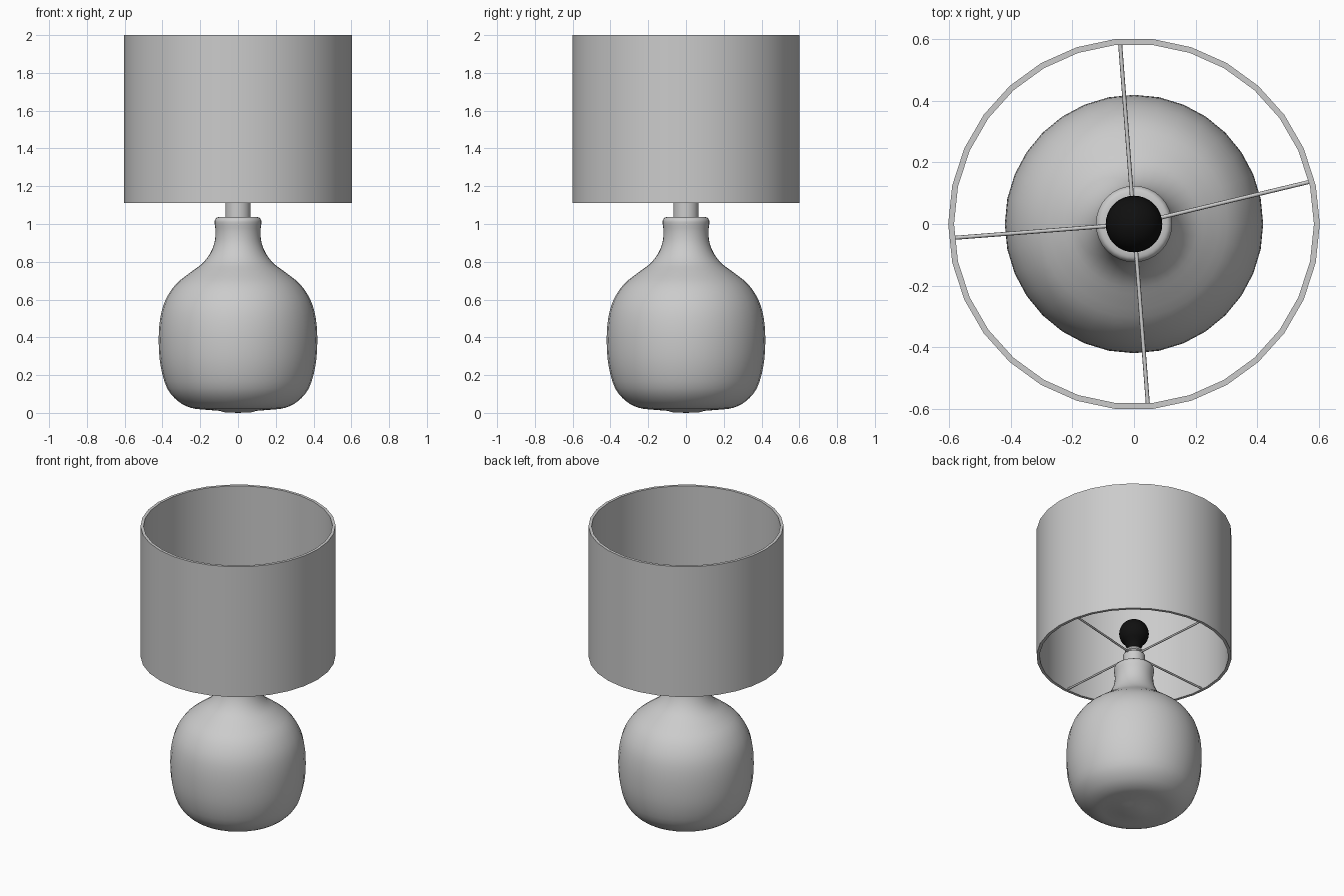
import bpy, bmesh
from math import sin, cos, pi, radians
from mathutils import Vector

if "Cube" in bpy.data.objects:
    bpy.data.objects.remove(bpy.data.objects["Cube"])


def lathe(name, profile, sides, closed=False, angle=40):
    """Spin (radius, z) points around the z axis; radius 0 makes a pole."""
    bm = bmesh.new()
    rings = []
    for r, z in profile:
        if r < 1e-5:
            rings.append([bm.verts.new((0, 0, z))] * sides)
        else:
            rings.append([bm.verts.new((r * cos(2 * pi * i / sides), r * sin(2 * pi * i / sides), z))
                          for i in range(sides)])
    pairs = list(zip(rings, rings[1:]))
    if closed:
        pairs.append((rings[-1], rings[0]))
    for a, b in pairs:
        for i in range(sides):
            j = (i + 1) % sides
            bm.faces.new(list(dict.fromkeys((a[i], a[j], b[j], b[i]))))
    bmesh.ops.recalc_face_normals(bm, faces=bm.faces)
    return finish(name, bm, angle)


def finish(name, bm, angle):
    mesh = bpy.data.meshes.new(name)
    bm.to_mesh(mesh)
    bm.free()
    obj = bpy.data.objects.new(name, mesh)
    bpy.context.collection.objects.link(obj)
    bpy.ops.object.select_all(action='DESELECT')
    obj.select_set(True)
    bpy.context.view_layer.objects.active = obj
    bpy.ops.object.shade_smooth_by_angle(angle=radians(angle))
    return obj


def smooth_curve(pts, steps=3):
    """Catmull-Rom curve through the points."""
    p = [Vector(q) for q in pts]
    p = [p[0]] + p + [p[-1]]
    out = []
    for a, b, c, d in zip(p, p[1:], p[2:], p[3:]):
        for k in range(steps):
            t = k / steps
            out.append(0.5 * (2 * b + (c - a) * t + (2 * a - 5 * b + 4 * c - d) * t * t
                              + (3 * b - a - 3 * c + d) * t ** 3))
    return [tuple(v) for v in out] + [tuple(pts[-1])]


# Ceramic body: shallow foot, round belly, narrow neck and rolled lip
belly = smooth_curve([(0.19, 0.018), (0.25, 0.027), (0.315, 0.06), (0.375, 0.13), (0.41, 0.25),
                      (0.42, 0.38), (0.412, 0.50), (0.385, 0.595), (0.33, 0.68), (0.25, 0.745),
                      (0.19, 0.79), (0.15, 0.84), (0.125, 0.90), (0.119, 0.96), (0.124, 1.005),
                      (0.122, 1.022), (0.112, 1.034), (0.095, 1.038)])
lathe("ceramic_body", [(0, 0), (0.07, 0.003), (0.10, 0.011)] + belly + [(0, 1.038)], 32, angle=50)

# Stem and bulb socket
lathe("stem", [(0, 1.02), (0.067, 1.02), (0.067, 1.118), (0.062, 1.123), (0, 1.123)], 32)
lathe("bulb_socket", [(0, 1.11), (0.05, 1.11), (0.05, 1.135), (0.055, 1.14), (0.055, 1.15),
                      (0.048, 1.158), (0, 1.158)], 32)

# Bulb
bulb_profile = [(0, 1.15), (0.042, 1.15), (0.045, 1.175), (0.06, 1.205)]
bulb_profile += [(0.092 * cos(radians(a)), 1.273 + 0.092 * sin(radians(a))) for a in range(-36, 90, 12)]
bulb_profile.append((0, 1.365))
bulb = lathe("bulb", bulb_profile, 32)
black = bpy.data.materials.new("black_glass")
black.diffuse_color = (0.005, 0.005, 0.005, 1)
black.use_nodes = True
black.node_tree.nodes["Principled BSDF"].inputs["Base Color"].default_value = black.diffuse_color
bulb.data.materials.append(black)

# Drum shade, open at both ends
lathe("lamp_shade", [(0.604, 1.11), (0.604, 2.0), (0.585, 2.0), (0.585, 1.11)], 30, closed=True)

# Wire spokes from the stem to the shade
for n, deg in enumerate((13.5, 94.4, 184.4, 274.4)):
    d = Vector((cos(radians(deg)), sin(radians(deg)), 0))
    side = Vector((-d.y, d.x, 0))
    up = Vector((0, 0, 1))
    bm = bmesh.new()
    ends = [[bm.verts.new(d * r + up * 1.119 + 0.0065 * (side * cos(k * pi / 4) + up * sin(k * pi / 4)))
             for k in range(8)] for r in (0.05, 0.59)]
    for k in range(8):
        m = (k + 1) % 8
        bm.faces.new((ends[0][k], ends[0][m], ends[1][m], ends[1][k]))
    bm.faces.new(ends[0])
    bm.faces.new(ends[1])
    bmesh.ops.recalc_face_normals(bm, faces=bm.faces)
    finish(f"shade_spoke_{n + 1}", bm, 50)
